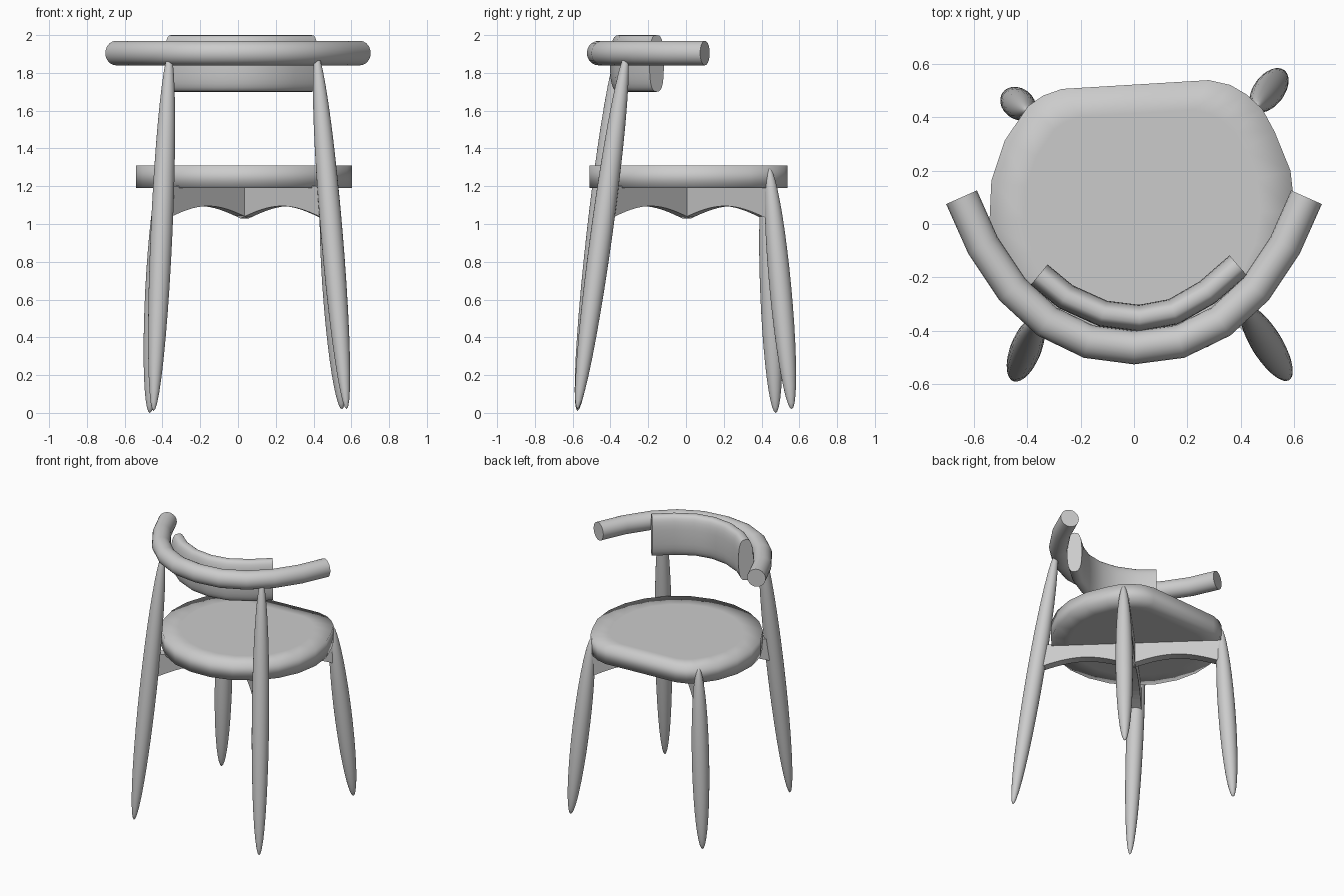
import bpy, bmesh, math
from mathutils import Vector, Matrix

cube = bpy.data.objects.get("Cube")
if cube:
    bpy.data.objects.remove(cube, do_unlink=True)

grey = bpy.data.materials.new("plain_grey")
grey.use_nodes = True
COLOUR = (0.6, 0.6, 0.6, 1)
grey.diffuse_color = COLOUR
for node in grey.node_tree.nodes:
    if node.type == 'BSDF_PRINCIPLED':
        node.inputs["Base Color"].default_value = COLOUR


def finish(name, bm, smooth=True):
    """Turn a bmesh into a grey object."""
    bmesh.ops.recalc_face_normals(bm, faces=bm.faces)
    for f in bm.faces:
        f.smooth = smooth and not (len(f.verts) > 4 and name != "seat")
    mesh = bpy.data.meshes.new(name)
    bm.to_mesh(mesh)
    bm.free()
    mesh.materials.append(grey)
    obj = bpy.data.objects.new(name, mesh)
    bpy.context.collection.objects.link(obj)
    return obj


def loft(bm, rings):
    """Skin closed rings of points and cap both ends."""
    loops = [[bm.verts.new(p) for p in ring] for ring in rings]
    n = len(loops[0])
    for a, b in zip(loops, loops[1:]):
        for i in range(n):
            j = (i + 1) % n
            bm.faces.new((a[i], a[j], b[j], b[i]))
    caps = [bm.faces.new(loops[0][::-1]), bm.faces.new(loops[-1])]
    return caps


def sweep(name, path, z, half_w, half_h, power, sides=20):
    """Sweep a superellipse section along a level path."""
    pts = [Vector((x, y, 0)) for x, y in path]
    rings = []
    for i, p in enumerate(pts):
        t = (pts[min(i + 1, len(pts) - 1)] - pts[max(i - 1, 0)]).normalized()
        side = Vector((-t.y, t.x, 0))
        ring = []
        for k in range(sides):
            a = math.tau * k / sides
            c, s = math.cos(a), math.sin(a)
            u = math.copysign(abs(c) ** (2 / power), c) * half_w
            v = math.copysign(abs(s) ** (2 / power), s) * half_h
            ring.append(p + side * u + Vector((0, 0, z + v)))
        rings.append(ring)
    bm = bmesh.new()
    caps = loft(bm, rings)
    for cap in caps:
        for e in cap.edges:
            e.smooth = False
    return finish(name, bm)


# Curved arm rail, mirrored about its middle
half = [(0.645, 0.1), (0.565, -0.08), (0.455, -0.245), (0.325, -0.365), (0.17, -0.44)]
arm_path = [(-x, y) for x, y in half] + [(0, -0.462)] + half[::-1]
sweep("arm_rail", arm_path, 1.905, 0.063, 0.065, 2)

# Back rest panel
back_path = [(-0.355, -0.19), (-0.255, -0.272), (-0.115, -0.335), (0.02, -0.352),
             (0.148, -0.328), (0.275, -0.255), (0.39, -0.155)]
sweep("back_rest", back_path, 1.85, 0.05, 0.15, 2.8, 28)

# Seat: round at the back, slanted straight edge at the front
cx, cy, radius, steps = 0.03, 0.058, 0.573, 16
outline = []
for i in range(steps + 1):
    a = math.radians(138 + 252 * i / steps)
    outline.append((cx + radius * math.cos(a), cy + radius * math.sin(a)))
outline += [(0.48, 0.43), (0.42, 0.485), (0.36, 0.52), (0.28, 0.538), (-0.27, 0.505), (-0.34, 0.48)]


def seat_ring(scale, z):
    return [(cx + (x - cx) * scale, cy + (y - cy) * scale, z) for x, y in outline]


bm = bmesh.new()
loft(bm, [seat_ring(0.77, 1.19), seat_ring(1, 1.19), seat_ring(1, 1.31), seat_ring(0.77, 1.31)])
finish("seat", bm)

# Spindle legs, each from foot to top
LEGS = {
    "back_left_leg": ((0.575, -0.575, 0.02), (0.415, -0.315, 1.91)),
    "back_right_leg": ((-0.447, -0.575, 0.01), (-0.362, -0.36, 1.91)),
    "front_left_leg": ((0.55, 0.56, 0.02), (0.46, 0.44, 1.3)),
    "front_right_leg": ((-0.467, 0.475, 0.0), (-0.4, 0.425, 1.3)),
}
for name, (foot, top) in LEGS.items():
    foot, top = Vector(foot), Vector(top)
    axis = top - foot
    bm = bmesh.new()
    bmesh.ops.create_uvsphere(bm, u_segments=24, v_segments=20, radius=1)
    turn = axis.to_track_quat('Z', 'Y').to_matrix().to_4x4()
    size = Matrix.Diagonal((0.058, 0.058, axis.length / 2, 1))
    bm.transform(Matrix.Translation((foot + top) / 2) @ turn @ size)
    finish(name, bm)

# Crossed scalloped rails below the seat
RAILS = {
    "cross_rail_a": ((-0.395, -0.44), (0.465, 0.45)),
    "cross_rail_b": ((0.475, -0.42), (-0.405, 0.425)),
}
for name, (start, end) in RAILS.items():
    start, end = Vector((*start, 0)), Vector((*end, 0))
    along = (end - start).normalized()
    side = Vector((-along.y, along.x, 0)) * 0.032
    rings = []
    for i in range(33):
        t = i / 32
        p = start.lerp(end, t)
        low = Vector((0, 0, 1.03 + 0.065 * abs(math.sin(math.tau * t))))
        high = Vector((0, 0, 1.2))
        rings.append([p - side + low, p + side + low, p + side + high, p - side + high])
    bm = bmesh.new()
    loft(bm, rings)
    finish(name, bm, smooth=False)
